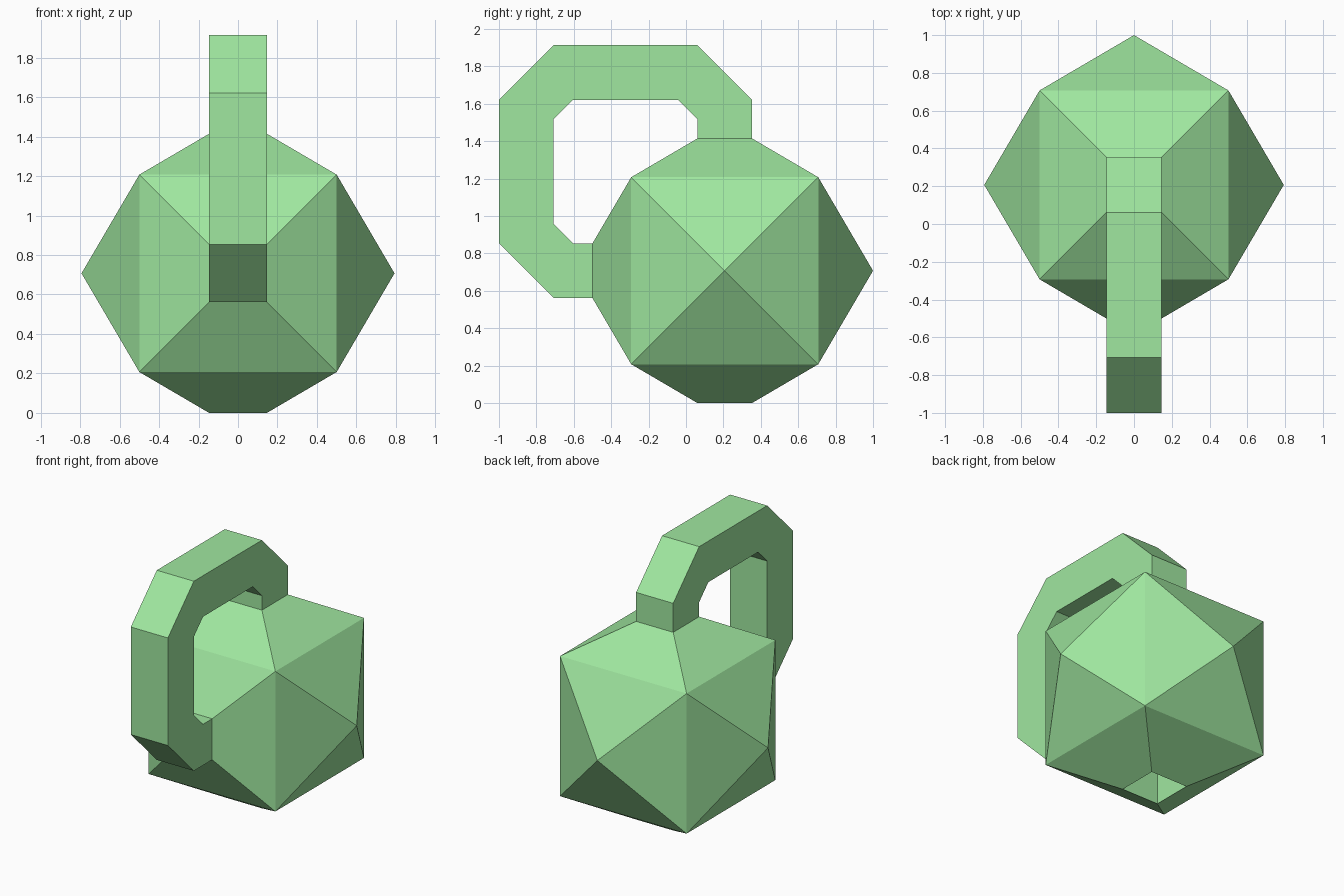
import bpy, bmesh
from mathutils import Matrix, Vector

if "Cube" in bpy.data.objects:
    bpy.data.objects.remove(bpy.data.objects["Cube"])

H = 0.1464                      # half width of the handle and of the flat caps
CENTRE = Vector((0, 0.2071, 0.7071))

green = bpy.data.materials.new("green")
green.diffuse_color = (0.35, 0.8, 0.35, 1)
green.use_nodes = True
green.node_tree.nodes["Principled BSDF"].inputs["Base Color"].default_value = green.diffuse_color


def add_object(name, bm):
    mesh = bpy.data.meshes.new(name)
    bm.to_mesh(mesh)
    bm.free()
    mesh.materials.append(green)
    obj = bpy.data.objects.new(name, mesh)
    bpy.context.collection.objects.link(obj)


def face_towards(bm, direction):
    return max(bm.faces, key=lambda f: f.normal.dot(Vector(direction)))


# Faceted body: a cube with a pyramid on each side, three of them cut flat
bm = bmesh.new()
bmesh.ops.create_cube(bm, size=1, matrix=Matrix.Translation(CENTRE))
bm.normal_update()
flat = [face_towards(bm, d) for d in ((0, 0, 1), (0, -1, 0), (0, 0, -1))]
pointed = [f for f in bm.faces if f not in flat]
bmesh.ops.poke(bm, faces=pointed, offset=0.2929)
bmesh.ops.inset_individual(bm, faces=flat, thickness=0.5 - H, depth=0.2071,
                           use_even_offset=True)
bm.normal_update()

# Square socket going up into the underside
bottom = face_towards(bm, (0, 0, -1))
result = bmesh.ops.extrude_discrete_faces(bm, faces=[bottom])
bmesh.ops.translate(bm, vec=(0, 0, 0.4), verts=result["faces"][0].verts)

# Open the top and front caps where the handle joins
bm.normal_update()
caps = [f for f in bm.faces if f.normal.z > 0.999
        or (f.normal.y < -0.999 and f.calc_center_median().y < -0.4)]
bmesh.ops.delete(bm, geom=caps, context="FACES_ONLY")
add_object("faceted_body", bm)

# Handle: matching outer and inner outlines in y, z
outer = [(0.3535, 1.4142), (0.3535, 1.6213), (0.0607, 1.9142), (-0.7071, 1.9142),
         (-1, 1.6213), (-1, 0.8535), (-0.7071, 0.5607), (-0.5, 0.5607)]
inner = [(0.0607, 1.4142), (0.0607, 1.5178), (-0.0429, 1.6213), (-0.6036, 1.6213),
         (-0.7071, 1.5178), (-0.7071, 0.9571), (-0.6036, 0.8535), (-0.5, 0.8535)]
bm = bmesh.new()
rings = []
for (oy, oz), (iy, iz) in zip(outer, inner):
    corners = ((-H, oy, oz), (H, oy, oz), (H, iy, iz), (-H, iy, iz))
    rings.append([bm.verts.new(c) for c in corners])
for a, b in zip(rings, rings[1:]):
    for i in range(4):
        j = (i + 1) % 4
        bm.faces.new((a[i], a[j], b[j], b[i]))
bm.normal_update()
if face_towards(bm, (0, 0, 1)).calc_center_median().z < 1.9:
    bmesh.ops.reverse_faces(bm, faces=bm.faces[:])
add_object("handle", bm)
